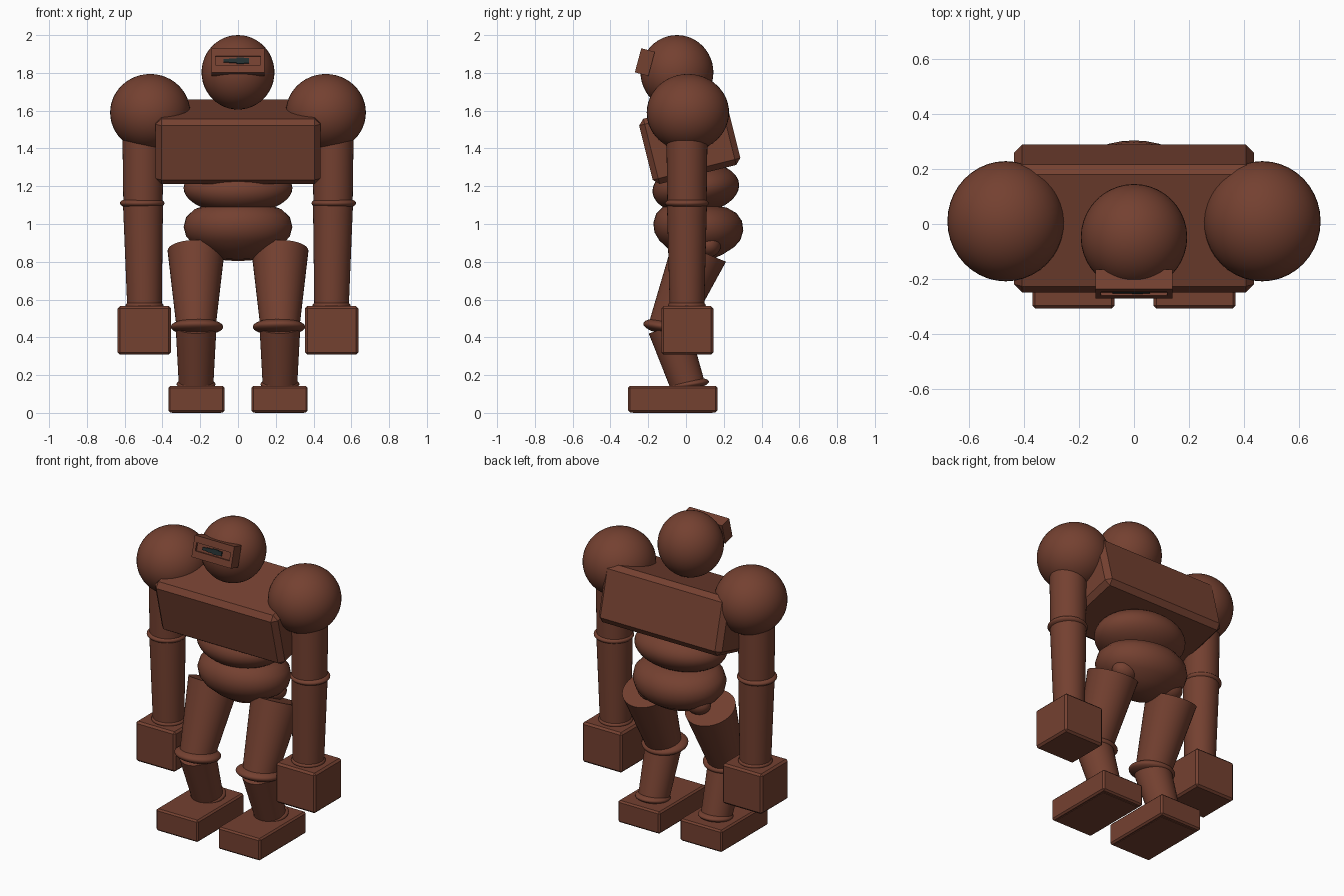
import bpy, bmesh, math
from mathutils import Vector, Matrix

if "Cube" in bpy.data.objects:
    bpy.data.objects.remove(bpy.data.objects["Cube"])


def material(name, rgb):
    m = bpy.data.materials.new(name)
    m.diffuse_color = (*rgb, 1)
    m.use_nodes = True
    m.node_tree.nodes["Principled BSDF"].inputs["Base Color"].default_value = m.diffuse_color
    return m


brown = material("rust_brown", (0.175, 0.052, 0.030))
dark = material("dark_slate", (0.016, 0.028, 0.030))


def finish(bm, name, mat=brown, angle=40):
    bmesh.ops.recalc_face_normals(bm, faces=bm.faces)
    me = bpy.data.meshes.new(name)
    bm.to_mesh(me)
    bm.free()
    me.materials.append(mat)
    ob = bpy.data.objects.new(name, me)
    bpy.context.collection.objects.link(ob)
    bpy.ops.object.select_all(action='DESELECT')
    ob.select_set(True)
    bpy.context.view_layer.objects.active = ob
    bpy.ops.object.shade_smooth_by_angle(angle=math.radians(angle))
    return ob


def place(bm, loc, tilt=0, scale=(1, 1, 1)):
    m = (Matrix.Translation(loc) @ Matrix.Rotation(math.radians(tilt), 4, 'X')
         @ Matrix.Diagonal((*scale, 1)))
    bmesh.ops.transform(bm, matrix=m, verts=bm.verts)


def ball(name, loc, radii, tilt=0):
    bm = bmesh.new()
    bmesh.ops.create_uvsphere(bm, u_segments=40, v_segments=24, radius=1)
    place(bm, loc, tilt, radii)
    return finish(bm, name)


def box(name, loc, half, tilt=0, bevel=0.01, mat=brown):
    bm = bmesh.new()
    bmesh.ops.create_cube(bm, size=2)
    bmesh.ops.scale(bm, vec=half, verts=bm.verts)
    if bevel:
        bmesh.ops.bevel(bm, geom=bm.edges[:], offset=bevel, segments=1,
                        affect='EDGES', profile=0.5)
    place(bm, loc, tilt)
    return finish(bm, name, mat, 20)


def limb(name, a, b, ra, rb):
    """Tapered cylinder from a to b."""
    a, b = Vector(a), Vector(b)
    d = b - a
    bm = bmesh.new()
    bmesh.ops.create_cone(bm, cap_ends=True, segments=40, radius1=ra,
                          radius2=rb, depth=d.length)
    rot = d.to_track_quat('Z', 'Y').to_matrix().to_4x4()
    bmesh.ops.transform(bm, matrix=Matrix.Translation((a + b) / 2) @ rot, verts=bm.verts)
    return finish(bm, name)


def lathe(name, profile, loc, yscale, tilt):
    bm = bmesh.new()
    vs = [bm.verts.new((r, 0, z)) for r, z in profile]
    es = [bm.edges.new(p) for p in zip(vs, vs[1:])]
    bmesh.ops.spin(bm, geom=vs + es, cent=(0, 0, 0), axis=(0, 0, 1),
                   angle=math.tau, steps=40)
    bmesh.ops.remove_doubles(bm, verts=bm.verts, dist=1e-4)
    place(bm, loc, tilt, (1, yscale, 1))
    return finish(bm, name)


# Head
ball("head", (0, -0.048, 1.803), (0.193, 0.193, 0.197))

# Visor: tilted box whose front is inset and pushed back, with dark lens bars
VC, VT = Vector((0, -0.218, 1.857)), -15
bm = bmesh.new()
bmesh.ops.create_cube(bm, size=2)
bmesh.ops.scale(bm, vec=(0.14, 0.037, 0.066), verts=bm.verts)
bm.normal_update()
front = [f for f in bm.faces if f.normal.y < -0.9]
bmesh.ops.inset_region(bm, faces=front, thickness=0.028)
for v in front[0].verts:
    v.co.z = math.copysign(0.025, v.co.z)
bmesh.ops.inset_region(bm, faces=front, thickness=0.001, depth=-0.012)
place(bm, VC, VT)
finish(bm, "visor", angle=20)
turn = Matrix.Rotation(math.radians(VT), 3, 'X')
for x, w, h in ((-0.06, 0.018, 0.009), (-0.025, 0.022, 0.012),
                (0.012, 0.02, 0.016), (0.043, 0.015, 0.013)):
    box("visor_lens", VC + turn @ Vector((x, -0.028, 0)), (w, 0.0045, h), VT, 0, dark)

# Chest leaning forward, then waist and pelvis
box("chest", (0, 0.02, 1.435), (0.436, 0.239, 0.178), 14, 0.03)
ball("waist", (0, 0.052, 1.19), (0.288, 0.23, 0.135), 6)
lathe("pelvis", [(0, 0.12), (0.17, 0.115), (0.235, 0.09), (0.275, 0.05), (0.288, 0.0),
                 (0.275, -0.05), (0.24, -0.09), (0.17, -0.135), (0.08, -0.175), (0, -0.175)],
      (0, 0.065, 0.985), 0.83, -5)

for s, side in ((-1, "right"), (1, "left")):
    # Arm
    x = s * 0.503
    ball(side + "_shoulder", (s * 0.465, 0.01, 1.59), (0.212, 0.218, 0.204))
    limb(side + "_upper_arm", (x, 0.005, 1.55), (x, 0.005, 1.11), 0.11, 0.104)
    ball(side + "_elbow", (x + s * 0.004, 0.005, 1.11), (0.118, 0.116, 0.034))
    limb(side + "_forearm", (x, 0.005, 1.11), (x - s * 0.008, 0.005, 0.55), 0.106, 0.091)
    ball(side + "_wrist", (x - s * 0.008, 0.005, 0.57), (0.1, 0.1, 0.03))
    box(side + "_hand", (s * 0.496, 0.007, 0.437), (0.141, 0.138, 0.128), 0, 0.012)

    # Leg
    x = s * 0.222
    ball(side + "_hip", (s * 0.17, 0.12, 0.89), (0.08, 0.065, 0.065))
    limb(side + "_thigh", (x, 0.072, 0.858), (x, -0.095, 0.455), 0.151, 0.104)
    ball(side + "_knee", (x - s * 0.005, -0.097, 0.455), (0.139, 0.13, 0.042), -8)
    limb(side + "_shin", (x, -0.095, 0.455), (x, 0.018, 0.12), 0.108, 0.09)
    ball(side + "_ankle", (x, 0.018, 0.152), (0.103, 0.104, 0.03), 8)
    box(side + "_foot", (s * 0.22, -0.07, 0.073), (0.149, 0.236, 0.07), 0, 0.01)
    box(side + "_sole", (s * 0.22, -0.07, 0.01), (0.13, 0.21, 0.01), 0, 0)
